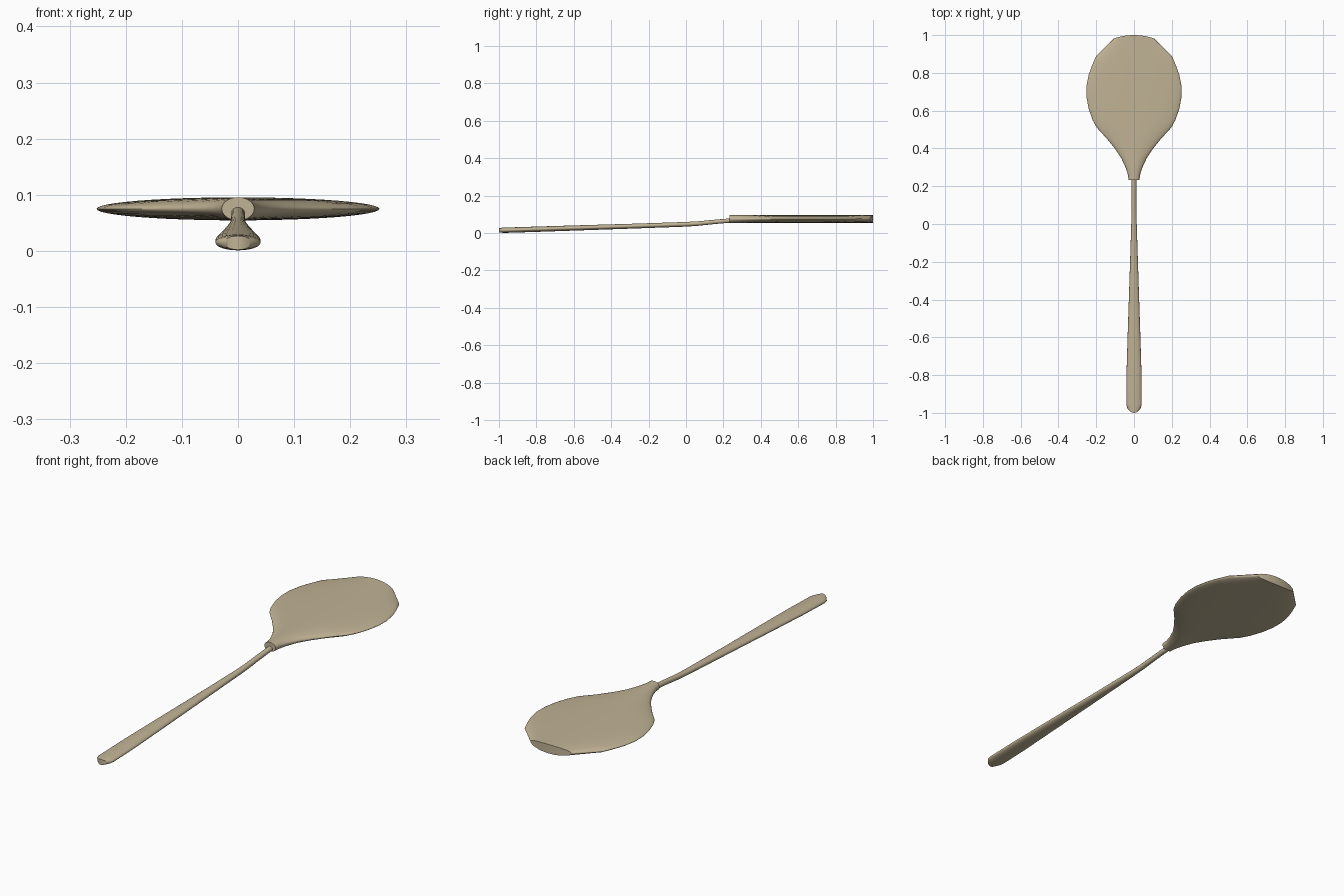
import bpy, bmesh, math

if "Cube" in bpy.data.objects:
    bpy.data.objects.remove(bpy.data.objects["Cube"])

mat = bpy.data.materials.new("pale wood")
mat.diffuse_color = (0.53, 0.45, 0.30, 1)
mat.use_nodes = True
mat.node_tree.nodes["Principled BSDF"].inputs["Base Color"].default_value = mat.diffuse_color


def loft(name, stations, n=32, start_bulge=0.0, end_bulge=0.0):
    """Skin elliptical sections (y, z centre, half width, half height) along y."""
    bm = bmesh.new()
    rings = []
    last = len(stations) - 1
    for i, (y, z, w, h) in enumerate(stations):
        ring = []
        for k in range(n):
            a = 2 * math.pi * k / n
            c = math.cos(a)
            dy = 0
            if i == 0:
                dy = -start_bulge * (1 - c * c)
            elif i == last:
                dy = end_bulge * (1 - c * c)
            ring.append(bm.verts.new((w * c, y + dy, z + h * math.sin(a))))
        rings.append(ring)
    for a, b in zip(rings, rings[1:]):
        for k in range(n):
            j = (k + 1) % n
            bm.faces.new((a[k], a[j], b[j], b[k]))
    # end caps made of strips, so they follow the bulge
    for ring in (rings[0], rings[-1]):
        for k in range(n // 2):
            quad = [ring[k], ring[k + 1], ring[(n - k - 1) % n], ring[(n - k) % n]]
            face = []
            for v in quad:
                if v not in face:
                    face.append(v)
            if len(face) > 2:
                bm.faces.new(face)
    bmesh.ops.recalc_face_normals(bm, faces=bm.faces)
    me = bpy.data.meshes.new(name)
    bm.to_mesh(me)
    bm.free()
    ob = bpy.data.objects.new(name, me)
    bpy.context.collection.objects.link(ob)
    me.materials.append(mat)
    bpy.ops.object.select_all(action='DESELECT')
    ob.select_set(True)
    bpy.context.view_layer.objects.active = ob
    bpy.ops.object.shade_smooth_by_angle(angle=math.radians(40))
    return ob


# flat paddle head: constant thickness, lens-shaped section
outline = [(0.233, 0.029), (0.26, 0.032), (0.30, 0.045), (0.35, 0.068),
           (0.40, 0.102), (0.45, 0.142), (0.51, 0.197), (0.55, 0.219),
           (0.61, 0.24), (0.67, 0.251), (0.73, 0.252), (0.79, 0.24),
           (0.84, 0.222), (0.89, 0.20), (0.983, 0.105)]
loft("head", [(y, 0.075, w, 0.0205) for y, w in outline], 48, end_bulge=0.017)

# tapered handle, bent gently up into the head
loft("handle", [(-0.988, 0.0145, 0.025, 0.0125), (-0.975, 0.0148, 0.036, 0.0138),
                (-0.955, 0.0152, 0.0405, 0.0142), (-0.80, 0.020, 0.040, 0.0142),
                (-0.60, 0.0265, 0.034, 0.0138), (-0.30, 0.036, 0.024, 0.013),
                (0.0, 0.0465, 0.0145, 0.0125), (0.06, 0.050, 0.0135, 0.012),
                (0.15, 0.059, 0.0125, 0.0115), (0.235, 0.0665, 0.0125, 0.0115),
                (0.30, 0.072, 0.0125, 0.0105)], 24, start_bulge=0.012)
